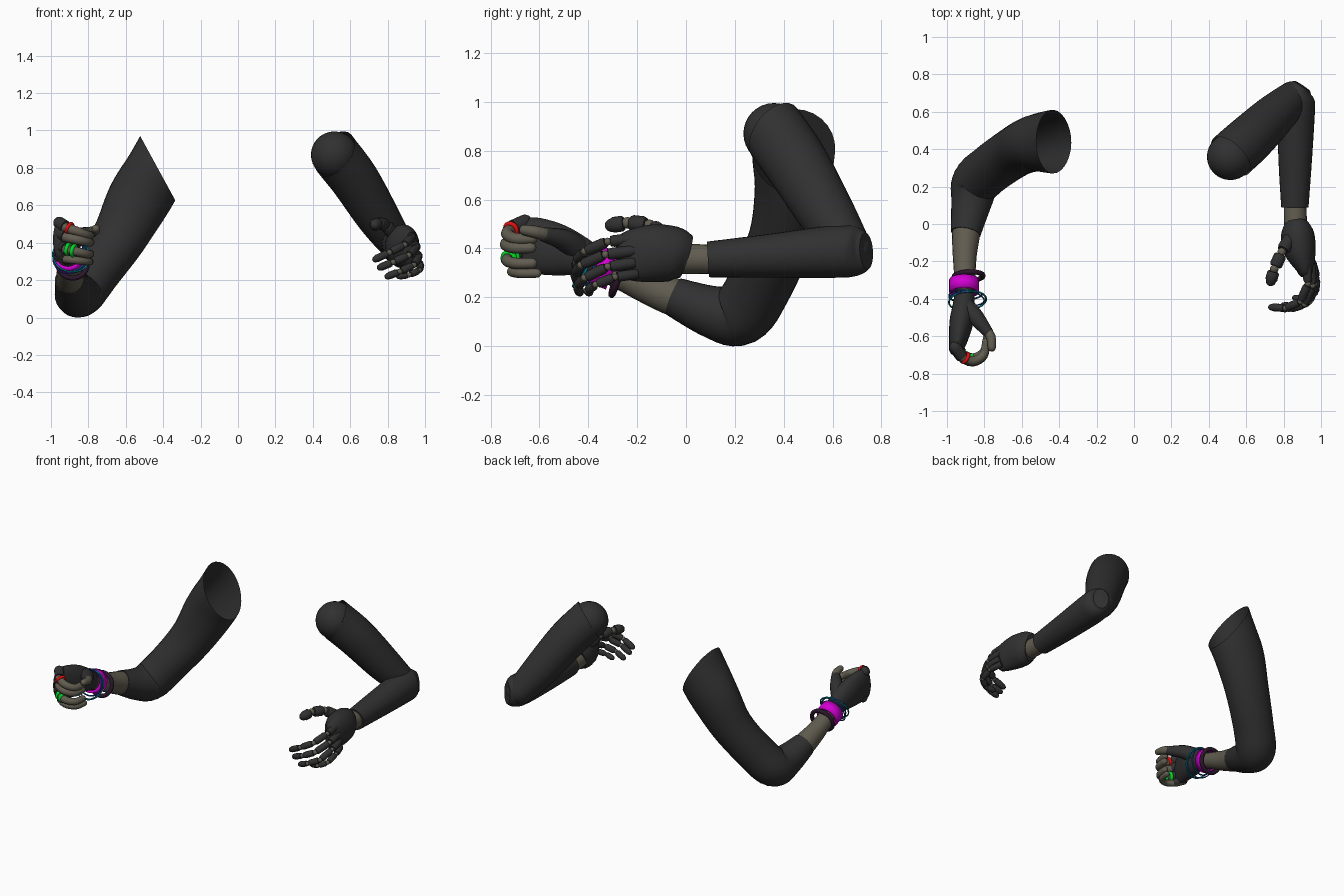
import bpy, bmesh, math
from mathutils import Vector

if "Cube" in bpy.data.objects:
    bpy.data.objects.remove(bpy.data.objects["Cube"])


def material(name, rgb):
    m = bpy.data.materials.new(name)
    m.use_nodes = True
    m.diffuse_color = (*rgb, 1)
    node = m.node_tree.nodes["Principled BSDF"]
    node.inputs["Base Color"].default_value = (*rgb, 1)
    node.inputs["Roughness"].default_value = 0.7
    return m


CHARCOAL = material("charcoal", (0.03, 0.03, 0.03))
TAUPE = material("taupe", (0.12, 0.108, 0.08))
MAGENTA = material("magenta", (0.65, 0.0, 0.65))
PLUM = material("dark plum", (0.025, 0.008, 0.025))
RED = material("red", (0.75, 0.005, 0.005))
GREEN = material("green", (0.0, 0.7, 0.02))
BLUE = material("navy blue", (0.01, 0.07, 0.3))
TEAL = material("teal", (0.0, 0.22, 0.27))
X, Z = Vector((1, 0, 0)), Vector((0, 0, 1))


def finish(bm, name, mat):
    bmesh.ops.recalc_face_normals(bm, faces=bm.faces)
    me = bpy.data.meshes.new(name)
    bm.to_mesh(me)
    bm.free()
    me.materials.append(mat)
    ob = bpy.data.objects.new(name, me)
    bpy.context.collection.objects.link(ob)
    bpy.ops.object.select_all(action="DESELECT")
    ob.select_set(True)
    bpy.context.view_layer.objects.active = ob
    bpy.ops.object.shade_smooth_by_angle(angle=math.radians(40))
    return ob


def smooth_path(pts, steps):
    """Catmull-Rom sampling of points and radii together."""
    out = []
    for i in range(len(pts) - 1):
        p0, p1, p2, p3 = (pts[max(0, min(len(pts) - 1, i + k))] for k in (-1, 0, 1, 2))
        for s in range(steps):
            t = s / steps
            out.append([0.5 * (2 * b + (c - a) * t + (2 * a - 5 * b + 4 * c - d) * t * t
                               + (3 * b - a - 3 * c + d) * t ** 3)
                        for a, b, c, d in zip(p0, p1, p2, p3)])
    return out + [list(pts[-1])]


def tube(name, pts, mat, ref=X, steps=4, sides=20, caps="rr", cut=None):
    """Loft along (x, y, z, radius along ref, other radius); caps: r round, f flat, o open."""
    pts = [tuple(p) if len(p) == 5 else (*p, p[3]) for p in pts]
    path = smooth_path(pts, steps)
    cs = [Vector(p[:3]) for p in path]
    rings = []
    for i, p in enumerate(path):
        t = (cs[min(i + 1, len(cs) - 1)] - cs[max(i - 1, 0)]).normalized()
        rings.append((cs[i], t, p[3], p[4]))

    def dome(ring, sign):
        c, t, a, b = ring
        return [(c + t * sign * min(a, b) * math.sin(q), t, a * math.cos(q), b * math.cos(q))
                for q in (0.4, 0.8, 1.15, 1.45)]
    start = dome(rings[0], -1)[::-1] if caps[0] == "r" else []
    end = dome(rings[-1], 1) if caps[1] == "r" else []
    bm = bmesh.new()
    loops = []
    for c, t, a, b in start + rings + end:
        side = (ref - t * ref.dot(t)).normalized()
        up = t.cross(side)
        angles = [math.tau * k / sides for k in range(sides)]
        loops.append([bm.verts.new(c + side * a * math.cos(q) + up * b * math.sin(q)) for q in angles])
    for l, m in zip(loops, loops[1:]):
        for k in range(sides):
            n = (k + 1) % sides
            bm.faces.new((l[k], l[n], m[n], m[k]))
    for loop, cap in ((loops[0], caps[0]), (loops[-1], caps[1])):
        if cap != "o":
            bm.faces.new(loop)
    if cut:
        bmesh.ops.bisect_plane(bm, geom=bm.verts[:] + bm.edges[:] + bm.faces[:],
                               plane_co=cut[0], plane_no=cut[1], clear_outer=True)
    return finish(bm, name, mat)


def ball(name, c, r, mat, seg=24):
    bm = bmesh.new()
    bmesh.ops.create_uvsphere(bm, u_segments=seg, v_segments=seg // 2, radius=r)
    bmesh.ops.translate(bm, verts=bm.verts, vec=c)
    return finish(bm, name, mat)


def hoop(name, c, axis, major, minor, mat):
    rot = Vector(axis).to_track_quat("Z", "Y").to_euler()
    bpy.ops.mesh.primitive_torus_add(location=c, rotation=rot, major_radius=major,
                                     minor_radius=minor, major_segments=32, minor_segments=8)
    ob = bpy.context.object
    ob.name = name
    ob.data.materials.append(mat)
    bpy.ops.object.shade_smooth()


# Right arm: sleeve with an open, slanted shoulder end
tube("right_sleeve", [
    (-0.33, 0.45, 1.0, 0.155, 0.17), (-0.43, 0.44, 0.80, 0.165, 0.17), (-0.53, 0.43, 0.63, 0.17, 0.15),
    (-0.635, 0.385, 0.43, 0.147, 0.132), (-0.76, 0.3, 0.245, 0.132), (-0.845, 0.22, 0.132, 0.13),
    (-0.87, 0.11, 0.14, 0.108), (-0.9, -0.05, 0.203, 0.08)],
    CHARCOAL, steps=6, sides=28, caps="of", cut=((-0.43, 0.44, 0.80), (0.88, 0, 0.48)))
tube("right_forearm", [(-0.895, -0.02, 0.19, 0.075, 0.078), (-0.9, -0.08, 0.212, 0.073, 0.076),
                       (-0.905, -0.17, 0.247, 0.064, 0.067),
                       (-0.905, -0.27, 0.29, 0.057), (-0.905, -0.38, 0.335, 0.05)], TAUPE, caps="ff")

# Right glove, thumb and curled fingers
tube("right_glove", [(-0.905, -0.36, 0.33, 0.052, 0.058), (-0.91, -0.43, 0.365, 0.058, 0.08),
                     (-0.922, -0.52, 0.392, 0.064, 0.105), (-0.938, -0.61, 0.41, 0.052, 0.115),
                     (-0.95, -0.665, 0.415, 0.04, 0.112)], CHARCOAL, caps="fr")
tube("right_thumb_sleeve", [(-0.9, -0.45, 0.4, 0.055), (-0.845, -0.5, 0.435, 0.045),
                            (-0.785, -0.575, 0.455, 0.031)], CHARCOAL, ref=Z, sides=14)
tube("right_thumb", [(-0.8, -0.55, 0.45, 0.026), (-0.765, -0.605, 0.465, 0.026),
                     (-0.76, -0.66, 0.475, 0.022)], TAUPE, ref=Z, sides=14)
FINGERS = {"index": (0.5, 0.028, 0.04, 0.0), "middle": (0.442, 0.028, 0.026, 0.005),
           "ring": (0.378, 0.027, 0.026, 0.0), "little": (0.318, 0.023, 0.013, -0.02)}
CURL = [(-0.955, -0.66), (-0.92, -0.708), (-0.86, -0.732), (-0.805, -0.70), (-0.79, -0.63)]
for label, (z, r, droop, reach) in FINGERS.items():
    path = [(x, y - reach, z - droop * min(0.5 * k, 1.5), r * (1 - 0.05 * k))
            for k, (x, y) in enumerate(CURL)]
    tube(f"right_{label}_finger", path, TAUPE, ref=Z, sides=14)
    knuckle = [(x, y, h + 0.006, q + 0.005) for x, y, h, q in path[:2]]
    tube(f"right_{label}_glove_finger", knuckle, CHARCOAL, ref=Z, sides=14, caps="rf")

# Finger rings
hoop("red_ring", (-0.9, -0.716, 0.477), (1, -0.55, -0.45), 0.026, 0.01, RED)
for k in range(2):
    hoop("green_ring", (-0.908 + 0.03 * k, -0.713 - 0.012 * k, 0.366 - 0.008 * k), (1, -0.45, -0.2),
         0.026, 0.011, GREEN)

# Bracelets on the right wrist
hoop("plum_bracelet", (-0.885, -0.28, 0.285), (0.05, -0.93, 0.3), 0.078, 0.014, PLUM)
band = tube("magenta_cuff", [(-0.908, -0.298, 0.306, 0.08), (-0.908, -0.365, 0.333, 0.08)],
            MAGENTA, steps=1, sides=32, caps="oo")
solid = band.modifiers.new("thickness", "SOLIDIFY")
solid.thickness = 0.016
hoop("navy_bangle", (-0.9, -0.385, 0.332), (0.1, -0.95, 0.25), 0.088, 0.005, BLUE)
hoop("teal_bangle", (-0.89, -0.41, 0.33), (0.1, -0.85, 0.5), 0.1, 0.005, TEAL)
hoop("thin_navy_bangle", (-0.895, -0.395, 0.322), (-0.15, -0.9, 0.4), 0.095, 0.004, BLUE)

# Left arm: ball shoulder, shells and wrist
SHOULDER = Vector((0.515, 0.36, 0.87))
ball("left_shoulder_ball", SHOULDER, 0.125, CHARCOAL, 32)
tube("left_upper_arm", [(0.455, 0.3, 0.955, 0.133), (0.525, 0.37, 0.865, 0.133), (0.625, 0.46, 0.735, 0.13),
                        (0.75, 0.58, 0.535, 0.115), (0.845, 0.67, 0.395, 0.092)],
     CHARCOAL, sides=28, caps="or", cut=(SHOULDER, (-0.64, -0.65, 0.5)))
tube("left_forearm", [(0.9, 0.738, 0.39, 0.05, 0.075), (0.88, 0.7, 0.388, 0.085, 0.1),
                      (0.868, 0.62, 0.388, 0.1, 0.108),
                      (0.862, 0.35, 0.37, 0.09), (0.86, 0.09, 0.355, 0.073)],
     CHARCOAL, sides=28, caps="ff")
tube("left_wrist", [(0.86, 0.12, 0.355, 0.06), (0.865, -0.03, 0.358, 0.062)], TAUPE, steps=1, caps="ff")
tube("left_palm", [(0.865, 0.0, 0.365, 0.065, 0.09), (0.873, -0.05, 0.378, 0.088, 0.112),
                   (0.885, -0.13, 0.38, 0.088, 0.118), (0.905, -0.2, 0.373, 0.066, 0.11),
                   (0.915, -0.24, 0.368, 0.046, 0.1)], CHARCOAL, caps="fr")

# Left jointed fingers and thumb: straight links with ball joints
DIGITS = {
    "index": (0.023, [(0.925, -0.2, 0.44), (0.93, -0.32, 0.428), (0.89, -0.415, 0.388),
                      (0.81, -0.45, 0.348), (0.735, -0.445, 0.312)]),
    "middle": (0.023, [(0.945, -0.2, 0.392), (0.955, -0.33, 0.375), (0.912, -0.43, 0.332),
                       (0.83, -0.455, 0.296), (0.76, -0.445, 0.268)]),
    "ring": (0.022, [(0.953, -0.2, 0.343), (0.968, -0.32, 0.325), (0.94, -0.415, 0.28),
                     (0.865, -0.445, 0.246), (0.8, -0.435, 0.22)]),
    "little": (0.02, [(0.95, -0.19, 0.297), (0.978, -0.29, 0.283), (0.97, -0.37, 0.252),
                      (0.915, -0.405, 0.228), (0.86, -0.395, 0.22)]),
    "thumb": (0.034, [(0.845, -0.06, 0.43), (0.79, -0.15, 0.495), (0.75, -0.24, 0.505),
                      (0.732, -0.305, 0.495)]),
}
for label, (r, joints) in DIGITS.items():
    joints = [Vector(j) for j in joints]
    for k, (a, b) in enumerate(zip(joints, joints[1:])):
        inset = (b - a).normalized() * r * 0.45
        q = r * (1.05 - 0.05 * k)
        last = k == len(joints) - 2
        p, e = a + inset, b if last else b - inset
        tube(f"left_{label}_link", [(*p, q * 0.85), (*p.lerp(e, 0.15), q), (*p.lerp(e, 0.85), q),
                                    (*e, q * 0.85)], CHARCOAL, ref=Z, steps=1, sides=12,
             caps="fr" if last else "ff")
        if k:
            ball(f"left_{label}_joint", a, r * 0.7, TAUPE, 12)
